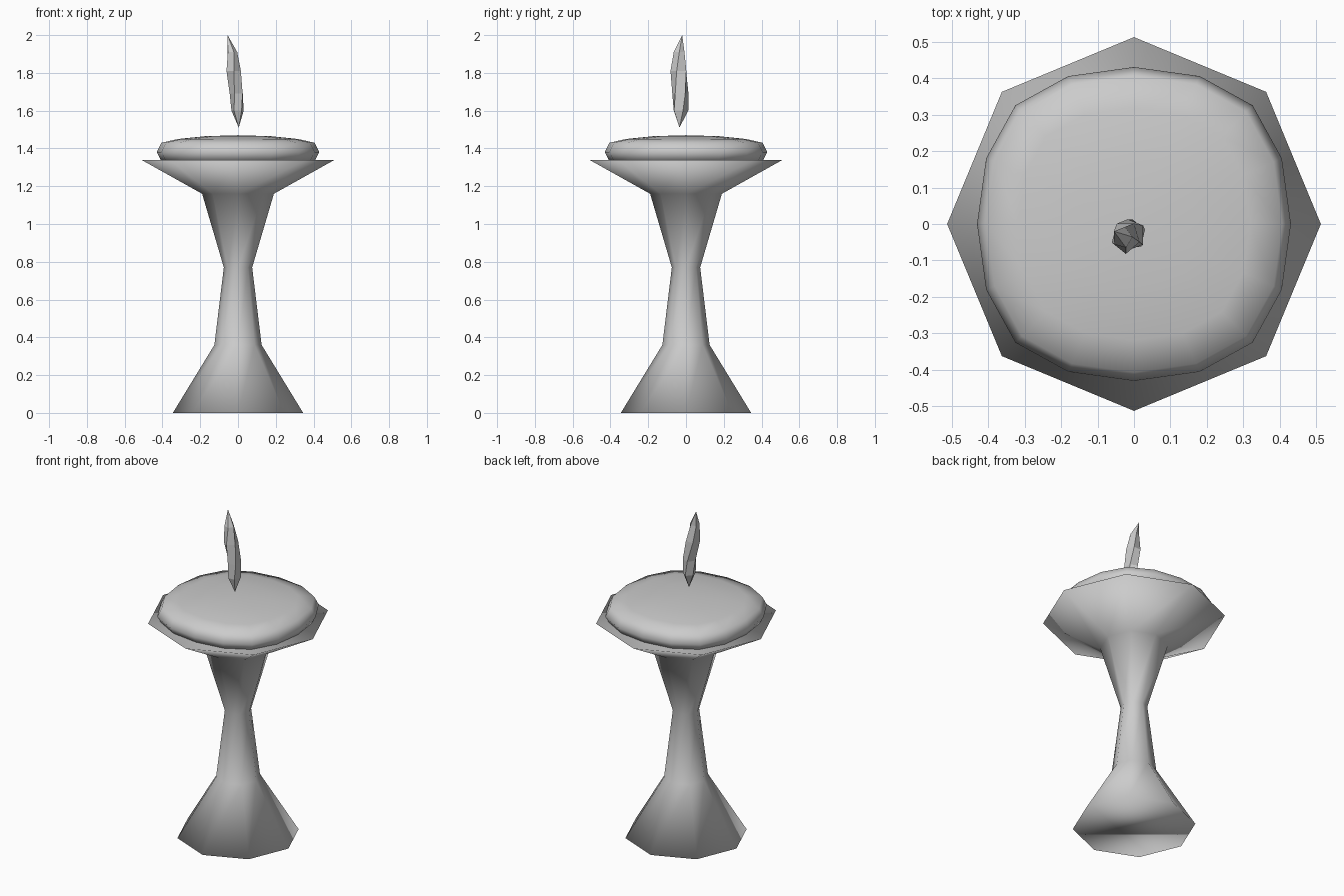
import bpy, bmesh
from math import sin, cos, pi, radians

if "Cube" in bpy.data.objects:
    bpy.data.objects.remove(bpy.data.objects["Cube"])


def loft(name, rings, tip=None, base=None, smooth=True):
    """Skin equal-sized point rings; close ends with a tip/base point or an n-gon."""
    bm = bmesh.new()
    loops = [[bm.verts.new(p) for p in ring] for ring in rings]
    n = len(loops[0])
    for a, b in zip(loops, loops[1:]):
        for i in range(n):
            j = (i + 1) % n
            bm.faces.new((a[i], a[j], b[j], b[i]))
    for loop, point in ((loops[0], base), (loops[-1], tip)):
        if point:
            v = bm.verts.new(point)
            for i in range(n):
                bm.faces.new((loop[i], loop[(i + 1) % n], v))
        else:
            bm.faces.new(loop)
    bmesh.ops.recalc_face_normals(bm, faces=bm.faces)
    for f in bm.faces:
        f.smooth = smooth
    mesh = bpy.data.meshes.new(name)
    bm.to_mesh(mesh)
    bm.free()
    obj = bpy.data.objects.new(name, mesh)
    bpy.context.collection.objects.link(obj)
    return obj


def circle(cx, cy, rx, ry, z, n, turn=0):
    return [(cx + rx * cos(2 * pi * i / n + turn), cy + ry * sin(2 * pi * i / n + turn), z)
            for i in range(n)]


# Octagonal pedestal flaring into a dish
profile = [(0.345, 0), (0.125, 0.36), (0.075, 0.77), (0.19, 1.16), (0.512, 1.34)]
loft("pedestal", [circle(0, 0, r, r, z, 8) for r, z in profile])

# Rounded-square cushion: one quarter outline turned four times
quarter = [(0.43, 0), (0.405, 0.18), (0.325, 0.325), (0.18, 0.405)]
outline = []
for k in range(4):
    c, s = round(cos(k * pi / 2)), round(sin(k * pi / 2))
    outline += [(c * x - s * y, s * x + c * y) for x, y in quarter]
levels = [(0.72, 1.31), (0.945, 1.335), (1, 1.38), (0.945, 1.43), (0.74, 1.45), (0.4, 1.465)]
loft("cushion", [[(x * k, y * k, z) for x, y in outline] for k, z in levels],
     tip=(0, 0, 1.47), base=(0, 0, 1.295))

# Faceted floating flame, leaning and twisting slightly
flame = [(-0.002, -0.03, 0.034, 0.042, 1.60, 20),
         (-0.006, -0.03, 0.038, 0.045, 1.69, 35),
         (-0.023, -0.036, 0.04, 0.046, 1.81, 55),
         (-0.032, -0.037, 0.028, 0.03, 1.91, 75)]
loft("flame", [circle(cx, cy, rx, ry, z, 5, radians(t)) for cx, cy, rx, ry, z, t in flame],
     tip=(-0.055, -0.02, 2.0), base=(0.004, -0.035, 1.51), smooth=False)
